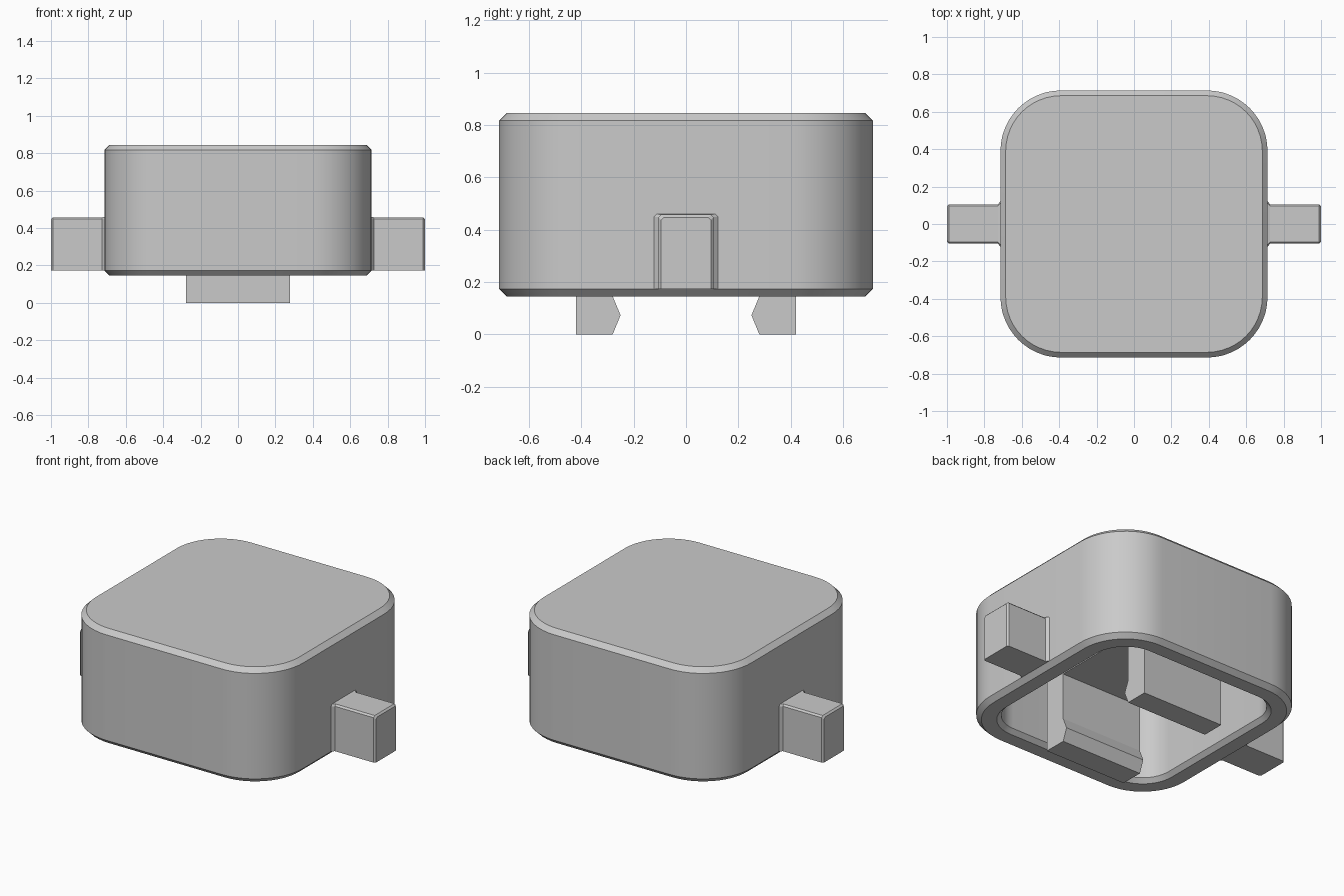
import bpy, bmesh, math

if "Cube" in bpy.data.objects:
    bpy.data.objects.remove(bpy.data.objects["Cube"])

grey = bpy.data.materials.new("light_grey")
grey.diffuse_color = (0.59, 0.59, 0.59, 1)
grey.use_nodes = True
grey.node_tree.nodes["Principled BSDF"].inputs["Base Color"].default_value = grey.diffuse_color


def finish(name, bm, smooth=False):
    bmesh.ops.recalc_face_normals(bm, faces=bm.faces[:])
    mesh = bpy.data.meshes.new(name)
    bm.to_mesh(mesh)
    bm.free()
    mesh.materials.append(grey)
    ob = bpy.data.objects.new(name, mesh)
    bpy.context.collection.objects.link(ob)
    if smooth:
        bpy.ops.object.select_all(action='DESELECT')
        ob.select_set(True)
        bpy.context.view_layer.objects.active = ob
        bpy.ops.object.shade_smooth_by_angle(angle=math.radians(25))
    return ob


def rounded_square(bm, half, z, centre=0.39, steps=12):
    """Ring of vertices with four rounded corners around fixed arc centres."""
    r = half - centre
    ring = []
    for q in range(4):
        mid = math.radians(45 + 90 * q)
        cx = math.copysign(centre, math.cos(mid))
        cy = math.copysign(centre, math.sin(mid))
        for i in range(steps + 1):
            a = math.radians(90 * q + 90 * i / steps)
            ring.append(bm.verts.new((cx + r * math.cos(a), cy + r * math.sin(a), z)))
    return ring


def prism(bm, rings):
    """Skin a stack of equal rings and cap both ends."""
    for a, b in zip(rings, rings[1:]):
        n = len(a)
        for i in range(n):
            bm.faces.new((a[i], a[(i + 1) % n], b[(i + 1) % n], b[i]))
    bm.faces.new(rings[0])
    bm.faces.new(rings[-1])


# Hollow housing: lid, chamfered outside, bottom rim, deep cavity, ceiling
profile = [(0.686, 0.845), (0.714, 0.817), (0.714, 0.173), (0.686, 0.145),
           (0.60, 0.145), (0.575, 0.17), (0.575, 0.705)]
bm = bmesh.new()
prism(bm, [rounded_square(bm, h, z) for h, z in profile])
finish("housing", bm, smooth=True)

# Forked clip block under the ceiling: two legs hooked towards the middle
leg = [(0.42, 0.705), (0.42, 0.0), (0.28, 0.0), (0.25, 0.073), (0.28, 0.145),
       (0.28, 0.43)]
outline = leg + [(-y, z) for y, z in reversed(leg)]
bm = bmesh.new()
prism(bm, [[bm.verts.new((x, y, z)) for y, z in outline]
           for x in (-0.277, 0.277)])
finish("clip_block", bm)


def lug_ring(bm, side, x, half, top, cut=0.01):
    pts = [(-half, 0.173), (half, 0.173), (half, top - cut),
           (half - cut, top), (-half + cut, top), (-half, top - cut)]
    return [bm.verts.new((side * x, y, z)) for y, z in pts]


# Side lugs: flared root, chamfered outer end
for side, label in ((-1, "left"), (1, "right")):
    bm = bmesh.new()
    sections = [(0.69, 0.122, 0.46), (0.714, 0.122, 0.46), (0.728, 0.105, 0.457),
                (0.99, 0.105, 0.457), (1.0, 0.095, 0.447)]
    prism(bm, [lug_ring(bm, side, *s) for s in sections])
    finish(label + "_lug", bm)
